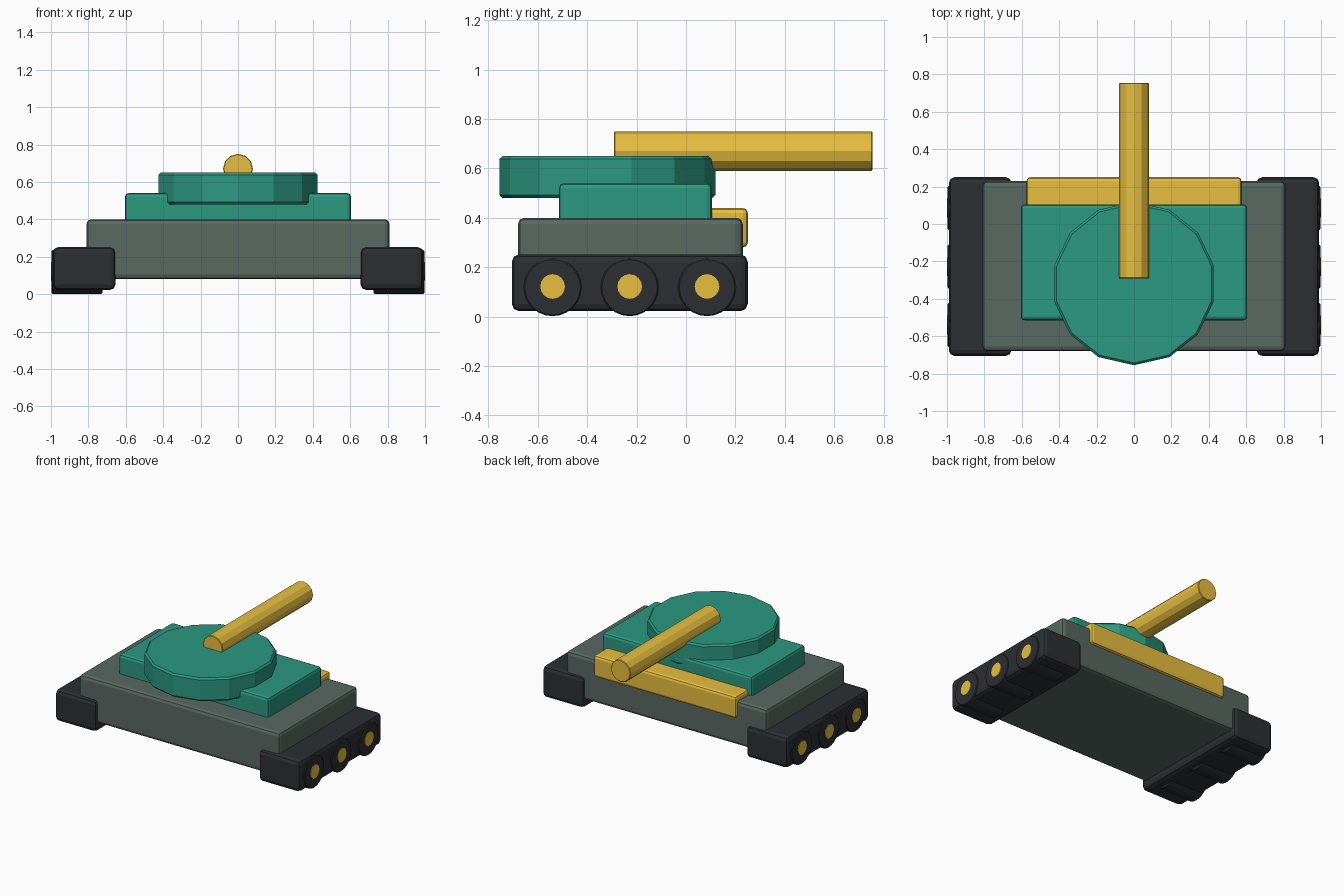
import bpy, math

if "Cube" in bpy.data.objects:
    bpy.data.objects.remove(bpy.data.objects["Cube"])


def material(name, rgb):
    m = bpy.data.materials.new(name)
    m.diffuse_color = (*rgb, 1)
    m.use_nodes = True
    m.node_tree.nodes["Principled BSDF"].inputs["Base Color"].default_value = m.diffuse_color
    return m


HULL = material("hull_grey", (0.10, 0.14, 0.12))
TEAL = material("teal", (0.025, 0.32, 0.22))
GOLD = material("gold", (0.80, 0.52, 0.05))
DARK = material("dark_rubber", (0.025, 0.028, 0.032))


def finish(obj, name, mat, bevel, segments=2):
    obj.name = name
    obj.data.materials.append(mat)
    bpy.ops.object.transform_apply(location=False, rotation=True, scale=True)
    if bevel:
        b = obj.modifiers.new("bevel", 'BEVEL')
        b.width, b.segments = bevel, segments
        b.limit_method, b.angle_limit = 'ANGLE', math.radians(40)
    return obj


def box(name, lo, hi, mat, bevel):
    bpy.ops.mesh.primitive_cube_add(size=1, location=[(a + b) / 2 for a, b in zip(lo, hi)])
    obj = bpy.context.object
    obj.scale = [b - a for a, b in zip(lo, hi)]
    return finish(obj, name, mat, bevel)


def cylinder(name, center, radius, depth, sides, rotation, mat, bevel):
    bpy.ops.mesh.primitive_cylinder_add(vertices=sides, radius=radius, depth=depth,
                                        location=center, rotation=rotation)
    return finish(bpy.context.object, name, mat, bevel, 1)


# Body
box("hull", (-0.81, -0.68, 0.08), (0.81, 0.23, 0.40), HULL, 0.025)
box("upper_deck", (-0.605, -0.515, 0.36), (0.605, 0.105, 0.54), TEAL, 0.02)
box("rear_bar", (-0.575, 0.08, 0.28), (0.575, 0.25, 0.44), GOLD, 0.02)

# Turret and gun
cylinder("turret", (0, -0.318, 0.565), 0.437, 0.17, 14, (0, 0, 0), TEAL, 0.012)
cylinder("gun_barrel", (0, 0.232, 0.67), 0.08, 1.046, 12, (math.pi / 2, 0, 0), GOLD, 0.004)

# Tracks with three wheels on each side
for side, label in ((-1, "left"), (1, "right")):
    xs = sorted((side * 0.655, side * 0.99))
    box(f"{label}_track", (xs[0], -0.705, 0.022), (xs[1], 0.25, 0.252), DARK, 0.03)
    for i, y in enumerate((-0.54, -0.228, 0.085)):
        turn = (0, math.pi / 2, 0)
        cylinder(f"{label}_wheel_{i + 1}", (side * 0.86, y, 0.119), 0.117, 0.272, 24,
                 turn, DARK, 0.005)
        cylinder(f"{label}_hub_{i + 1}", (side * 0.95, y, 0.122), 0.05, 0.10, 16,
                 turn, GOLD, 0)
